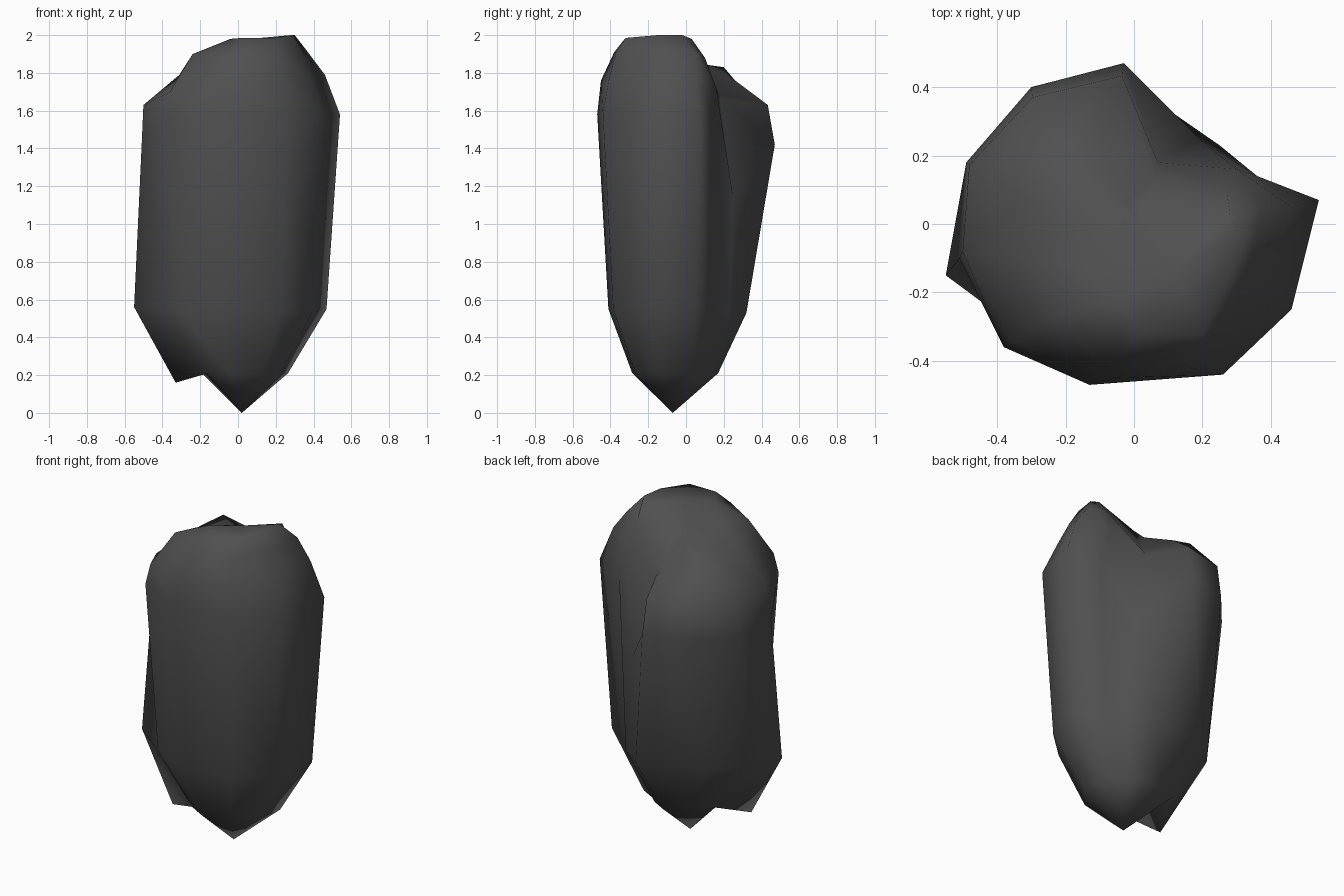
import bpy, bmesh

cube = bpy.data.objects.get("Cube")
if cube:
    bpy.data.objects.remove(cube, do_unlink=True)

stone = bpy.data.materials.new("dark_grey")
stone.use_nodes = True
colour = (0.08, 0.08, 0.08, 1)
stone.diffuse_color = colour
bsdf = stone.node_tree.nodes["Principled BSDF"]
bsdf.inputs["Base Color"].default_value = colour
bsdf.inputs["Roughness"].default_value = 0.9

# The cross-section is kidney shaped: a front lobe, a back lobe and a groove point
FRONT = [(.33, .24), (.51, .17), (.43, -.15), (.23, -.34), (-.16, -.37), (-.41, -.26)]
BACK = [(-.31, -.2), (-.29, .08), (-.1, .3), (.17, .37)]


def arc(outline, z, cx, cy, width, front, back):
    """Place one lobe's outline at a height, scaled apart in x, -y and +y."""
    return [(cx + x * width, cy + y * (back if y > 0 else front), z)
            for x, y in outline]


# Roots and flanks: front lobe, then back lobe, then groove
side_tip = (-.33, -.165, .16)
front_tip = (.02, -.07, 0)
base_level = arc(FRONT, .21, .03, -.07, .46, .58, .6) + [
    side_tip, (-.23, .06, .25), (-.12, .11, .25), (.04, .17, .21), (.13, .12, .21)]
low_level = arc(FRONT, .55, .03, -.1, .86, .84, .9) + [
    (-.55, -.15, .56), (-.48, .06, .57), (-.31, .21, .57), (.12, .32, .53), (.25, .23, .54)]
wide_level = arc(FRONT, 1.58, .03, -.1, 1, 1, 1) + arc(
    BACK, 1.42, -.2, .1, 1, 1, 1) + [(.19, .25, 1.14)]

# Shoulder, then the crown sloping down from the front lobe to the groove
shoulder = [
    (.3, .16, 1.72), (.46, .05, 1.79), (.39, -.2, 1.77), (.24, -.41, 1.76),
    (-.06, -.45, 1.76), (-.36, -.34, 1.7)] + arc(
    BACK, 1.63, -.2, .1, .97, .9, .9) + [(.07, .18, 1.66)]
crown = [
    (.27, .1, 1.88), (.37, .05, 1.91), (.33, -.17, 1.91), (.21, -.37, 1.91),
    (-.04, -.38, 1.91), (-.24, -.27, 1.9),
    (-.33, -.1, 1.76), (-.31, .08, 1.79), (-.24, .2, 1.83), (-.1, .22, 1.79),
    (.06, .14, 1.7)]
summit = [
    (.28, .03, 1.98), (.3, -.02, 2), (.28, -.15, 2), (.2, -.32, 1.985),
    (.02, -.32, 1.985), (-.04, -.22, 1.98),
    (-.15, -.13, 1.91), (-.13, -.02, 1.88), (-.1, .08, 1.84), (-.02, .06, 1.85),
    (.03, .03, 1.89)]
peak = (.12, -.13, 1.985)

# Skin the levels into one body
bm = bmesh.new()
levels = [base_level, low_level, wide_level, shoulder, crown, summit]
loops = [[bm.verts.new(p) for p in level] for level in levels]
count = len(loops[0])
for low, high in zip(loops, loops[1:]):
    for i in range(count):
        j = (i + 1) % count
        bm.faces.new((low[i], low[j], high[j], high[i]))


def close(rim, tip):
    """Fan a ring of vertices to one point."""
    point = bm.verts.new(tip)
    for a, b in zip(rim, rim[1:] + rim[:1]):
        bm.faces.new((point, a, b))


# Close the top, the small side root and the main pointed root
close(loops[-1], peak)
k = len(FRONT)
base = loops[0]
bm.faces.new(base[k - 1:k + 2])
close(base[:k] + base[k + 1:], front_tip)

bmesh.ops.recalc_face_normals(bm, faces=bm.faces)
for face in bm.faces:
    face.smooth = True
mesh = bpy.data.meshes.new("lobed_body")
bm.to_mesh(mesh)
bm.free()
mesh.materials.append(stone)
body = bpy.data.objects.new("lobed_body", mesh)
bpy.context.collection.objects.link(body)
